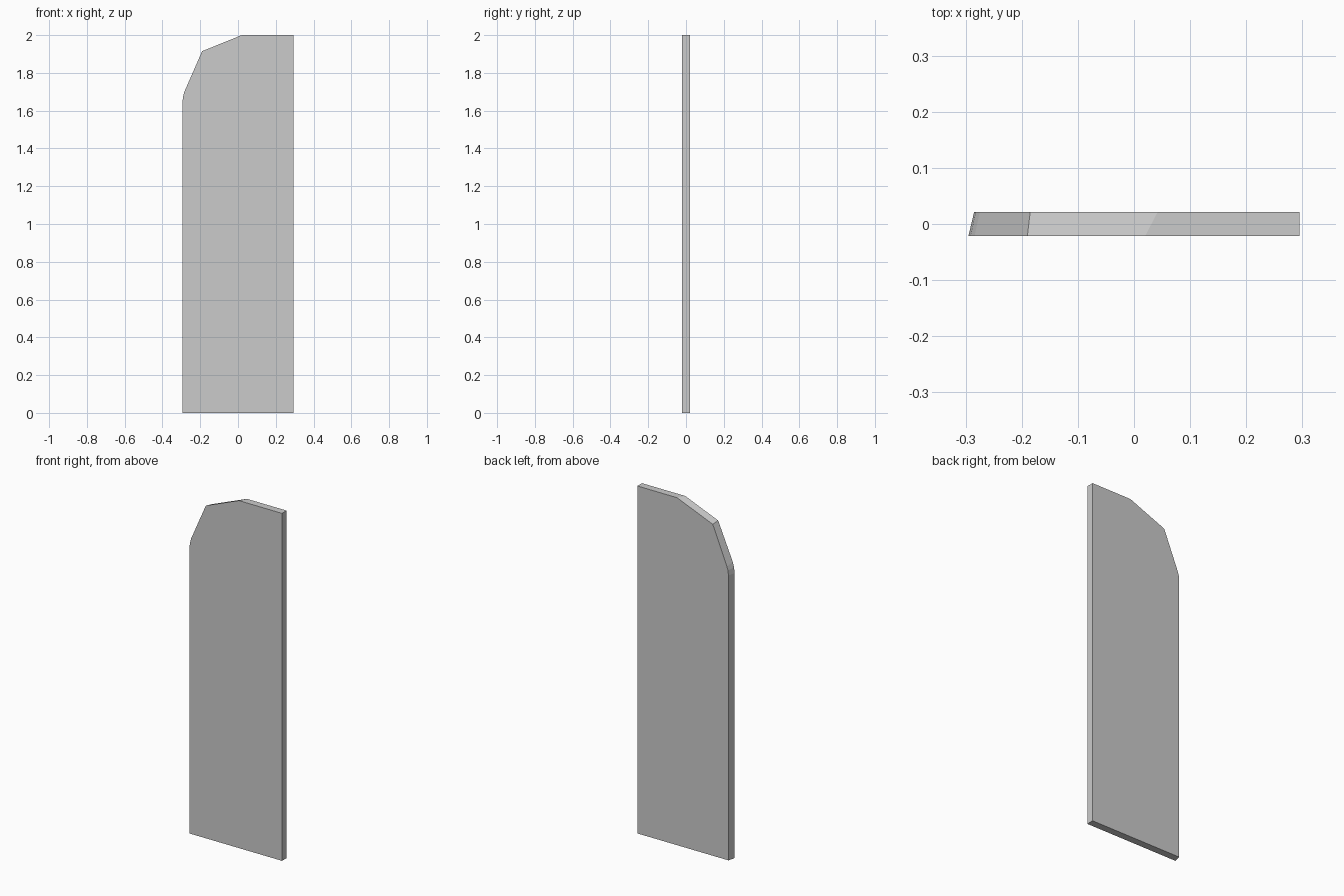
import bpy, bmesh

if "Cube" in bpy.data.objects:
    bpy.data.objects.remove(bpy.data.objects["Cube"])

# Outlines (x, z): the back outline is slightly smaller on the rounded side
front = [(0.295, 0), (0.295, 2), (0.02, 2), (-0.19, 1.915),
         (-0.284, 1.70), (-0.291, 1.672), (-0.295, 1.64), (-0.295, 0)]
back = [(0.295, 0), (0.295, 2), (0.042, 2), (-0.185, 1.908),
        (-0.275, 1.69), (-0.282, 1.667), (-0.285, 1.64), (-0.285, 0)]
HALF = 0.021

# Flat panel with clipped corner and tapered left edge
bm = bmesh.new()
f = [bm.verts.new((x, -HALF, z)) for x, z in front]
b = [bm.verts.new((x, HALF, z)) for x, z in back]
bm.faces.new(f)
bm.faces.new(b[::-1])
for i in range(len(f)):
    j = (i + 1) % len(f)
    bm.faces.new((f[j], f[i], b[i], b[j]))
bmesh.ops.recalc_face_normals(bm, faces=bm.faces)

mesh = bpy.data.meshes.new("panel")
bm.to_mesh(mesh)
bm.free()
panel = bpy.data.objects.new("panel", mesh)
bpy.context.collection.objects.link(panel)
